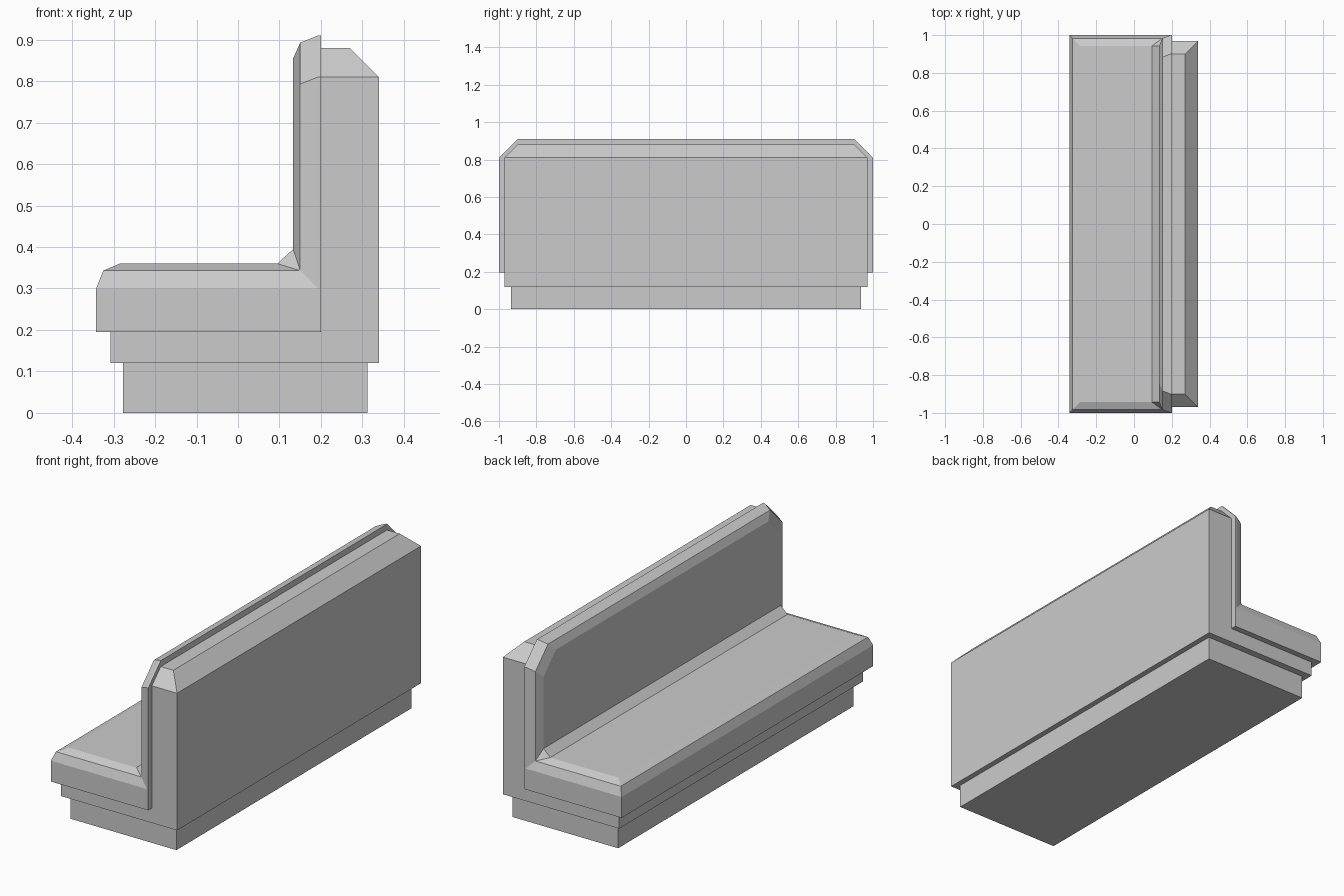
import bpy, bmesh

if "Cube" in bpy.data.objects:
    bpy.data.objects.remove(bpy.data.objects["Cube"])


def finish(bm, name):
    """Clean a bmesh and turn it into a flat-shaded object."""
    bmesh.ops.remove_doubles(bm, verts=bm.verts[:], dist=0.0005)
    bmesh.ops.recalc_face_normals(bm, faces=bm.faces[:])
    bmesh.ops.dissolve_limit(bm, angle_limit=0.01, verts=bm.verts[:], edges=bm.edges[:])
    mesh = bpy.data.meshes.new(name)
    bm.to_mesh(mesh)
    bm.free()
    obj = bpy.data.objects.new(name, mesh)
    bpy.context.collection.objects.link(obj)
    return obj


def prism(profile, half_width):
    """Extrude an x-z profile symmetrically along y."""
    bm = bmesh.new()
    face = bm.faces.new([bm.verts.new((x, -half_width, z)) for x, z in profile])
    ext = bmesh.ops.extrude_face_region(bm, geom=[face])
    for v in ext["geom"]:
        if isinstance(v, bmesh.types.BMVert):
            v.co.y = half_width
    bmesh.ops.recalc_face_normals(bm, faces=bm.faces[:])
    return bm


# Recessed plinth
finish(prism([(-0.277, 0), (0.312, 0), (0.312, 0.12), (-0.277, 0.12)], 0.935), "plinth")

# L-shaped frame with a chamfered cap on the backrest
bm = prism([(-0.307, 0.12), (0.34, 0.12), (0.34, 0.81), (0.2, 0.81),
            (0.2, 0.195), (-0.307, 0.195)], 0.97)
top = max(bm.faces, key=lambda f: f.calc_center_median().z)
cap = bmesh.ops.extrude_discrete_faces(bm, faces=[top])["faces"][0]
for v in cap.verts:
    v.co.z = 0.88
    v.co.y = 0.90 if v.co.y > 0 else -0.90
    v.co.x = min(v.co.x, 0.27)
finish(bm, "frame")

# One-piece cushion: outline rings stepping inwards from the back/underside
# ring: front x, half width, seat z, crease (seat side), crease (back side), back x, top z
RINGS = [
    (-0.342, 1.000, 0.195, 0.200, 0.195, 0.200, 0.910),
    (-0.342, 1.000, 0.300, 0.193, 0.300, 0.193, 0.910),
    (-0.325, 0.983, 0.343, 0.150, 0.343, 0.150, 0.893),
    (-0.285, 0.943, 0.360, 0.095, 0.395, 0.133, 0.855),
]
CORNER = 0.1
bm = bmesh.new()
loops = []
for front, w, seat, crease_x, crease_z, back, top_z in RINGS:
    half = [(front, w, seat), (crease_x, w, seat), (back, w, crease_z),
            (back, w, top_z - CORNER), (back, w - CORNER, top_z)]
    pts = half + [(x, -y, z) for x, y, z in reversed(half)]
    loops.append([bm.verts.new(p) for p in pts])
for a, b in zip(loops, loops[1:]):
    for i in range(10):
        j = (i + 1) % 10
        bm.faces.new((a[i], a[j], b[j], b[i]))
for loop in (loops[0], loops[-1]):
    for ids in ((0, 1, 8, 9), (1, 2, 7, 8), (2, 3, 4, 5, 6, 7)):
        bm.faces.new([loop[i] for i in ids])
finish(bm, "cushion")
